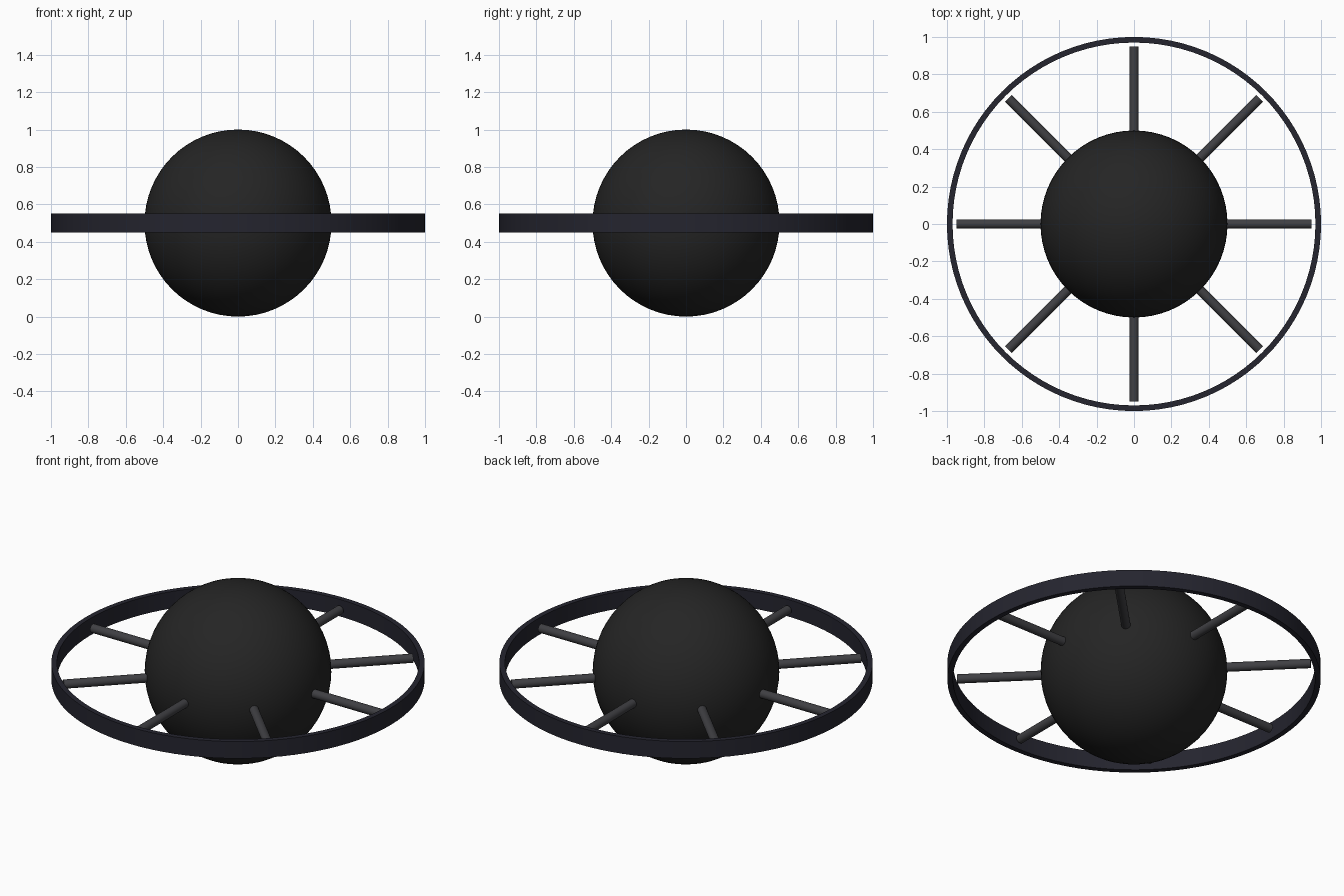
import bpy, bmesh, math
from mathutils import Matrix

if "Cube" in bpy.data.objects:
    bpy.data.objects.remove(bpy.data.objects["Cube"])


def material(name, rgb):
    m = bpy.data.materials.new(name)
    m.diffuse_color = (*rgb, 1)
    m.use_nodes = True
    m.node_tree.nodes["Principled BSDF"].inputs["Base Color"].default_value = m.diffuse_color
    return m


charcoal = material("charcoal", (0.018, 0.018, 0.018))
navy = material("dark navy", (0.018, 0.018, 0.028))
grey = material("dark grey", (0.05, 0.05, 0.056))


def finish(name, bm, mat, angle=40):
    bmesh.ops.recalc_face_normals(bm, faces=bm.faces)
    me = bpy.data.meshes.new(name)
    bm.to_mesh(me)
    bm.free()
    me.materials.append(mat)
    ob = bpy.data.objects.new(name, me)
    bpy.context.collection.objects.link(ob)
    bpy.ops.object.select_all(action='DESELECT')
    ob.select_set(True)
    bpy.context.view_layer.objects.active = ob
    bpy.ops.object.shade_smooth_by_angle(angle=math.radians(angle))
    return ob


# Central ball
bm = bmesh.new()
bmesh.ops.create_uvsphere(bm, u_segments=64, v_segments=32, radius=0.5,
                          matrix=Matrix.Translation((0, 0, 0.5)))
finish("ball", bm, charcoal)

# Flat outer ring, a rectangular section swept round
section = [(1.0, 0.45), (1.0, 0.55), (0.97, 0.55), (0.97, 0.45)]
bm = bmesh.new()
N = 96
rows = []
for i in range(N):
    a = 2 * math.pi * i / N
    rows.append([bm.verts.new((r * math.cos(a), r * math.sin(a), z)) for r, z in section])
for i in range(N):
    p, q = rows[i], rows[(i + 1) % N]
    for k in range(len(section)):
        l = (k + 1) % len(section)
        bm.faces.new((p[k], q[k], q[l], p[l]))
finish("outer_ring", bm, navy)

# Eight round spokes, ending just short of the ring
for i in range(8):
    bm = bmesh.new()
    m = (Matrix.Translation((0, 0, 0.5)) @ Matrix.Rotation(i * math.pi / 4, 4, 'Z')
         @ Matrix.Translation((0.7, 0, 0)) @ Matrix.Rotation(math.pi / 2, 4, 'Y'))
    bmesh.ops.create_cone(bm, cap_ends=True, segments=24, radius1=0.025, radius2=0.025,
                          depth=0.5, matrix=m)
    finish(f"spoke_{i + 1}", bm, grey)
